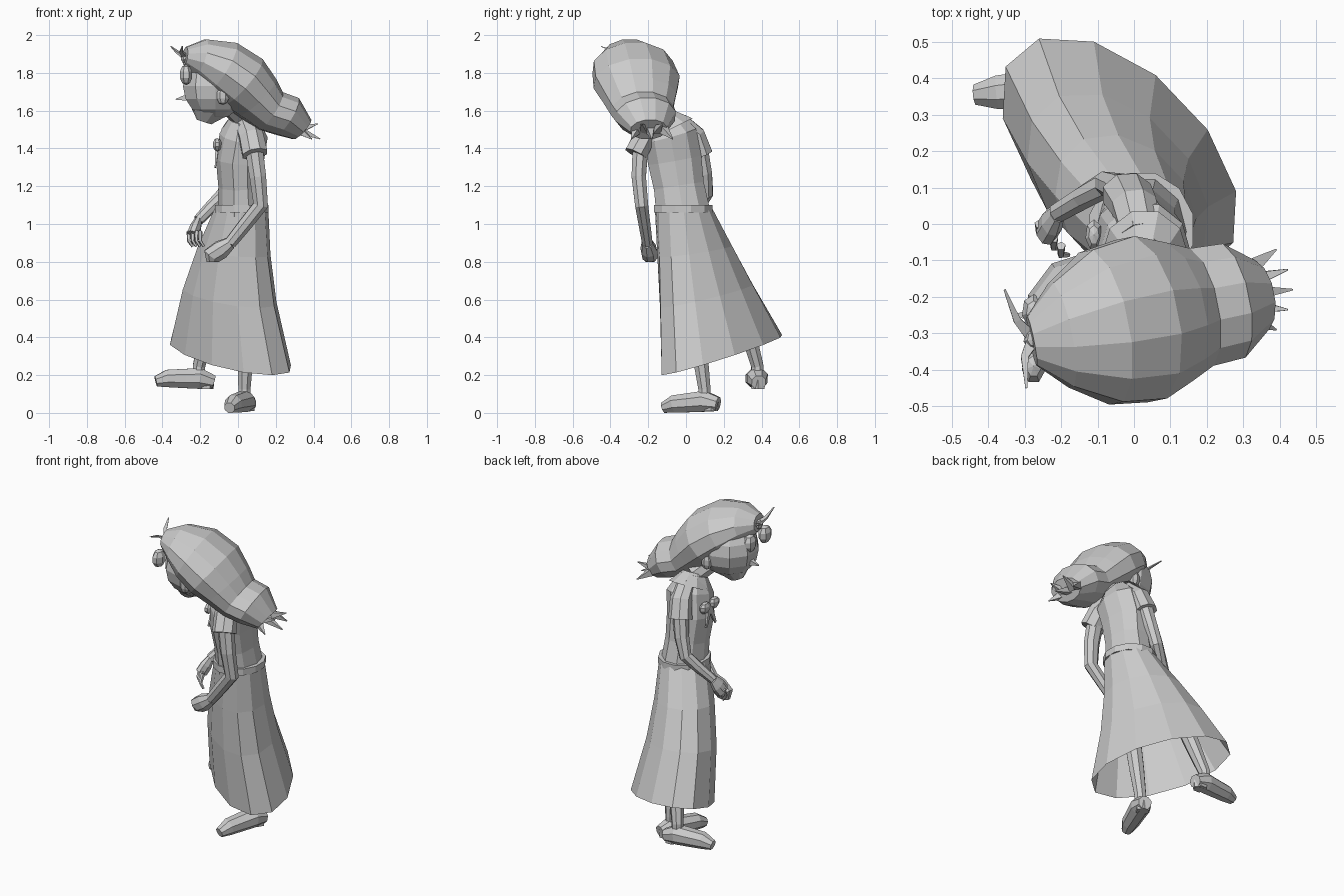
import bpy
import bmesh
from math import cos, sin, pi, tau
from mathutils import Vector

cube = bpy.data.objects.get("Cube")
if cube:
    bpy.data.objects.remove(cube, do_unlink=True)

colour = (.6, .6, .6, 1)
grey = bpy.data.materials.new("plain grey")
grey.use_nodes = True
grey.diffuse_color = colour
grey.node_tree.nodes["Principled BSDF"].inputs["Base Color"].default_value = colour

ACROSS = Vector((1, 0, 0))
UP = Vector((0, 0, 1))


def finish(name, bm):
    bmesh.ops.recalc_face_normals(bm, faces=bm.faces)
    mesh = bpy.data.meshes.new(name)
    bm.to_mesh(mesh)
    bm.free()
    mesh.materials.append(grey)
    obj = bpy.data.objects.new(name, mesh)
    bpy.context.collection.objects.link(obj)


def skin(name, rings, caps=True):
    """Join matching rings of points with quads."""
    bm = bmesh.new()
    loops = [[bm.verts.new(point) for point in ring] for ring in rings]
    for low, high in zip(loops, loops[1:]):
        for i in range(len(low)):
            bm.faces.new((low[i - 1], low[i], high[i], high[i - 1]))
    if caps:
        bm.faces.new(loops[0])
        bm.faces.new(loops[-1])
    finish(name, bm)


def loft(name, path, widths, flatness=1.0, sides=8, reference=ACROSS, caps=True):
    """Tube along a path; each ring is width wide and width * flatness deep."""
    path = [Vector(point) for point in path]
    last = len(path) - 1
    rings = []
    for k, (centre, width) in enumerate(zip(path, widths)):
        along = (path[min(k + 1, last)] - path[max(k - 1, 0)]).normalized()
        side = along.cross(reference).normalized()
        over = side.cross(along) * flatness
        angles = [tau * (i + .5) / sides for i in range(sides)]
        rings.append([centre + (side * cos(a) + over * sin(a)) * width for a in angles])
    skin(name, rings, caps)


def limb(name, path, start, end, flatness=1.0, sides=8, reference=ACROSS):
    """Loft whose width tapers evenly from start to end."""
    steps = len(path) - 1
    widths = [start + (end - start) * k / steps for k in range(len(path))]
    loft(name, path, widths, flatness, sides, reference)


def blob(name, centre, radii, segments=7):
    bm = bmesh.new()
    bmesh.ops.create_uvsphere(bm, u_segments=segments, v_segments=segments - 2, radius=1)
    bmesh.ops.scale(bm, vec=radii, verts=bm.verts)
    bmesh.ops.translate(bm, vec=centre, verts=bm.verts)
    finish(name, bm)


# Skirt: a round waist flowing to a skewed, sloping hem
def skirt_ring(drop):
    ring = []
    for i in range(12):
        c, s = cos(tau * i / 12), sin(tau * i / 12)
        waist = Vector((.02 + .14 * c, .15 * s - .015, 1.09))
        hem = Vector((.32 * c - .07 * s - .04, .31 * s - .1 * c + .19, 0))
        hem.z = .25 + .28 * hem.y - .08 * hem.x
        ring.append(waist.lerp(hem, drop) - ACROSS * .03 * sin(pi * drop))
    return ring


skin("skirt", [skirt_ring(drop) for drop in (0, .3, .6, 1)], caps=False)

# Belt, bodice, neck and collar
waist = Vector((.02, -.015, 1.06))
chest = Vector((.01, -.06, 1.34))
shoulders = Vector((.03, -.085, 1.47))
throat = Vector((.03, -.12, 1.56))
limb("belt", [waist, waist + UP * .04], .16, .16, .92, 12)
loft("bodice", [waist, waist.lerp(chest, .5), chest, shoulders, throat],
     (.15, .14, .15, .15, .09), .85, 10)
limb("neck", [throat, (-.04, -.19, 1.63)], .06, .06)
loft("collar", [shoulders + UP * .03, throat + UP * .01], (.14, .07), .85, 10, caps=False)

# Ribbon on the chest
for label, y in (("left", -.12), ("right", -.03)):
    blob(label + "_ribbon_loop", (-.11, y, 1.42), (.025, .045, .035))
    limb(label + "_ribbon_tail", [(-.11, -.075, 1.41), (-.12, y, 1.3)], .025, .01, .5, 4)

# Arms with short flared sleeves
elbow = Vector((.12, -.235, 1.1))
wrist = Vector((-.04, -.205, .9))
knuckles = Vector((-.14, -.19, .83))
limb("left_sleeve", [(.04, -.13, 1.53), (.07, -.22, 1.46), (.09, -.265, 1.37)], .06, .065, 1.1)
limb("left_arm", [(.08, -.24, 1.43), (.105, -.25, 1.25), elbow, elbow.lerp(wrist, .5), wrist],
     .045, .03, 1.15)
loft("left_hand", [wrist, wrist.lerp(knuckles, .5), knuckles, knuckles - UP * .03],
     (.03, .045, .045, .025), 1.15)
limb("left_thumb", [wrist, wrist.lerp(knuckles, .9) + UP * .04], .02, .012, 1, 5, UP)

elbow = Vector((-.075, .11, 1.16))
wrist = Vector((-.21, .03, 1.02))
knuckles = Vector((-.24, -.02, .94))
limb("right_sleeve", [(.02, -.03, 1.54), (0, .05, 1.47), (-.02, .085, 1.37)], .05, .06, 1.2)
limb("right_arm", [(-.01, .07, 1.43), (-.04, .1, 1.27), elbow, elbow.lerp(wrist, .5), wrist],
     .045, .027, 1.1)
loft("right_hand", [wrist, wrist.lerp(knuckles, .5), knuckles], (.03, .045, .045), .7)
for k in range(4):
    root = knuckles + Vector((.02 * k - .02, .02 - .02 * k, .02))
    bend = root - Vector((0, .025, .05))
    limb("right_finger_%d" % k, [root, bend, bend - Vector((-.02, 0, .03))], .013, .007, 1, 5)

# Head, jaw, nose and ears
skull = Vector((-.12, -.25, 1.73))
blob("head", skull, (.18, .175, .175), 10)
loft("jaw", [(-.13, -.25, 1.69), (-.16, -.25, 1.6), (-.18, -.25, 1.54)], (.15, .1, .04), 1, 10)
limb("nose", [(-.27, -.25, 1.67), (-.33, -.25, 1.66)], .025, .003, 1, 4, UP)
for label, y in (("left", -.41), ("right", -.09)):
    blob(label + "_ear", (-.08, y, 1.68), (.035, .025, .05))

# Hair: a swept mass that narrows, swells and ends in loose points
outline = [(-.28, 1.89, .07), (-.2, 1.88, .15), (-.09, 1.83, .22), (.02, 1.75, .235),
           (.1, 1.67, .2), (.17, 1.6, .17), (.26, 1.57, .165), (.34, 1.5, .1)]
loft("hair", [(x, .2 * x - .265, z) for x, z, width in outline],
     [width for x, z, width in outline], .7, 12, UP)
for k in range(5):
    tip = (.39 + .045 * sin(pi * k / 4), -.07 - .055 * k, 1.45 + .08 * (k % 2))
    limb("hair_tip_%d" % k, [(.32, -.12 - .035 * k, 1.5), tip], .03, .003, 1, 4, UP)

# Head bow: knot, drooping loops and curling tails
knot = Vector((-.275, -.315, 1.88))
blob("bow_knot", knot, (.03, .035, .03))
for label, way in (("left", -1), ("right", 1)):
    blob(label + "_bow_loop", knot + Vector((0, .075 * way, -.09)), (.035, .05, .055))
    middle = knot + Vector((-.035 - .01 * way, .05 * way, .03))
    end = knot + Vector((-.05 - .03 * way, .135 * way, .06))
    limb(label + "_bow_tail", [knot, middle, end], .025, .004, .5, 4, UP)


# Legs and heeled shoes
def leg(side, knee, heel, toe):
    knee, heel, toe = Vector(knee), Vector(heel), Vector(toe)
    ankle = heel.lerp(toe, .25) + UP * .12
    loft(side + "_leg", [knee, ankle.lerp(knee, .5), ankle, ankle - UP * .06],
         (.05, .045, .035, .035))
    rows = ((0, .04), (.25, .06), (.5, .055), (.8, .05), (1, .03))
    loft(side + "_shoe", [heel.lerp(toe, t) + UP * width * .9 for t, width in rows],
         [width for t, width in rows], 1, 8, UP)
    block = heel.lerp(toe, .13)
    limb(side + "_heel", [block, block + UP * .05], .04, .045, 1, 6)


leg("left", (.05, .05, .5), (.06, .17, .01), (-.045, -.12, 0))
leg("right", (-.12, .28, .6), (-.13, .385, .125), (-.435, .355, .14))
